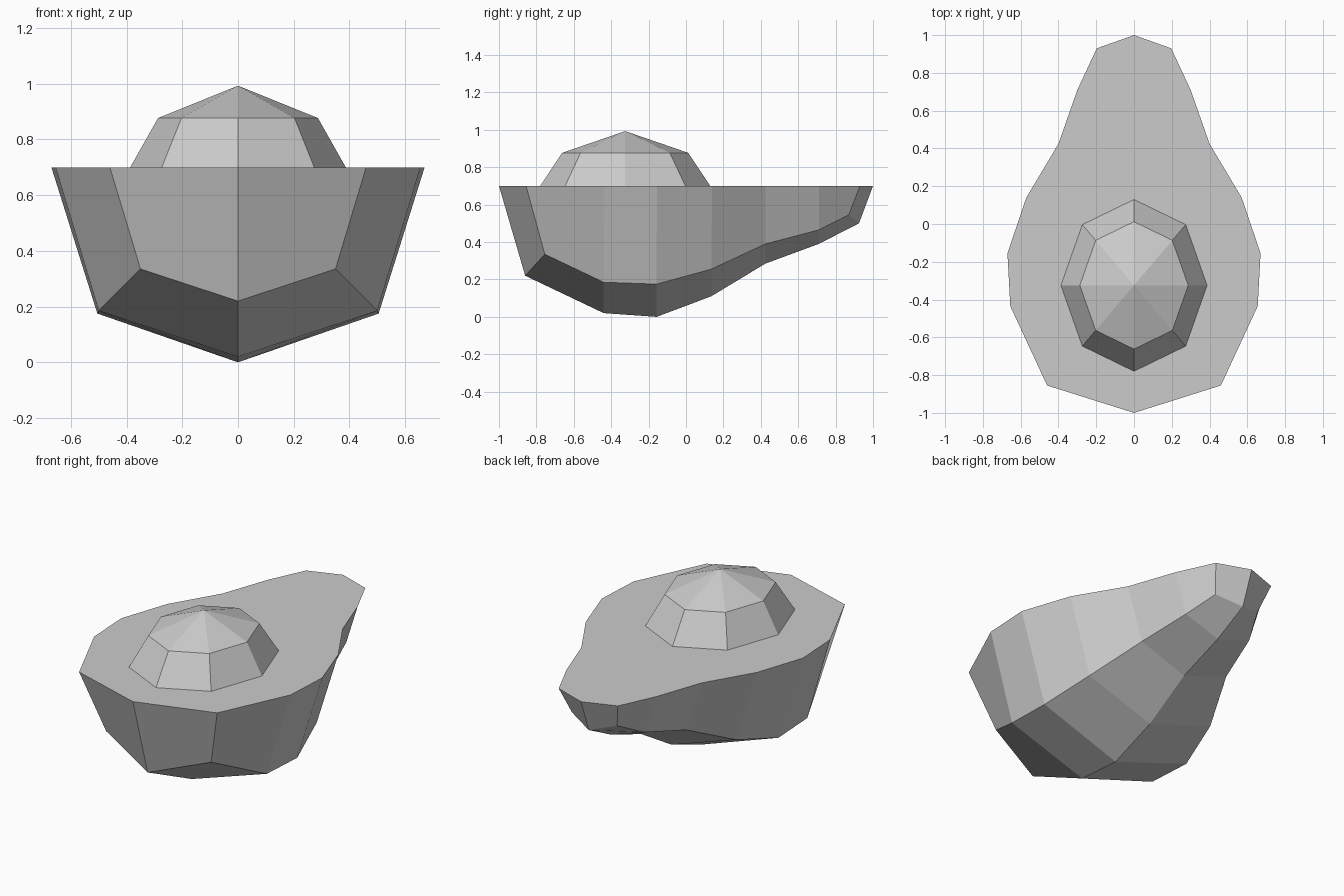
import bpy
import bmesh
from mathutils import Matrix

cube = bpy.data.objects.get("Cube")
if cube:
    bpy.data.objects.remove(cube, do_unlink=True)

GREY = (0.6, 0.6, 0.6, 1.0)
RIM_Z = 0.7

grey = bpy.data.materials.new("plain grey")
grey.use_nodes = True
grey.diffuse_color = GREY
grey.node_tree.nodes["Principled BSDF"].inputs["Base Color"].default_value = GREY


def finish(bm, name):
    """Turn a bmesh into a flat-shaded object."""
    bmesh.ops.recalc_face_normals(bm, faces=bm.faces)
    mesh = bpy.data.meshes.new(name)
    bm.to_mesh(mesh)
    bm.free()
    mesh.materials.append(grey)
    obj = bpy.data.objects.new(name, mesh)
    bpy.context.collection.objects.link(obj)
    return obj


# Fruit half: flat rim outline, shoulder line and keel line, front to back
rim = [(0, -1), (0.46, -0.855), (0.655, -0.435), (0.67, -0.155), (0.57, 0.14),
       (0.4, 0.425), (0.3, 0.71), (0.197, 0.93), (0, 1)]
shoulder = [(0.35, -0.755, 0.335), (0.5, -0.44, 0.185), (0.505, -0.158, 0.175),
            (0.43, 0.135, 0.255), (0.3, 0.425, 0.39), (0.225, 0.71, 0.465),
            (0.15, 0.87, 0.545)]
keel = [(-0.86, 0.22), (-0.44, 0.02), (-0.157, 0.0), (0.135, 0.11),
        (0.425, 0.285), (0.71, 0.39), (0.925, 0.5)]

bm = bmesh.new()
rim_v = [bm.verts.new((x, y, RIM_Z)) for x, y in rim]
keel_v = [bm.verts.new((0, y, z)) for y, z in keel]
low_v = [keel_v[0]] + [bm.verts.new(p) for p in shoulder] + [keel_v[-1]]

# Walls between rim and shoulder, then the belly down to the keel
for i in range(len(rim_v) - 1):
    bm.faces.new((rim_v[i], rim_v[i + 1], low_v[i + 1], low_v[i]))
for i in range(len(keel_v) - 1):
    bm.faces.new((low_v[i + 1], low_v[i + 2], keel_v[i + 1], keel_v[i]))
bm.faces.new(rim_v)

# Mirror to the other side and merge the flat cut into one face
bmesh.ops.mirror(bm, geom=bm.verts[:] + bm.edges[:] + bm.faces[:],
                 axis='X', merge_dist=0.001)
bmesh.ops.remove_doubles(bm, verts=bm.verts, dist=0.001)
seam = [e for e in bm.edges
        if all(abs(v.co.x) < 0.001 and v.co.z > RIM_Z - 0.001 for v in e.verts)]
bmesh.ops.dissolve_edges(bm, edges=seam, use_verts=False)
finish(bm, "fruit_half")

# Stone: an eight-sided band with a pointed cap, stretched lengthwise
bm = bmesh.new()
for bottom, top, r1, r2 in ((RIM_Z, 0.877, 0.387, 0.287), (0.877, 0.993, 0.287, 0)):
    bmesh.ops.create_cone(bm, segments=8, cap_ends=False, radius1=r1, radius2=r2,
                          depth=top - bottom,
                          matrix=Matrix.Translation((0, 0, (top + bottom) / 2)))
bmesh.ops.remove_doubles(bm, verts=bm.verts, dist=0.001)
bmesh.ops.scale(bm, vec=(1, 1.175, 1), verts=bm.verts)
bmesh.ops.translate(bm, vec=(0, -0.325, 0), verts=bm.verts)
finish(bm, "stone")
